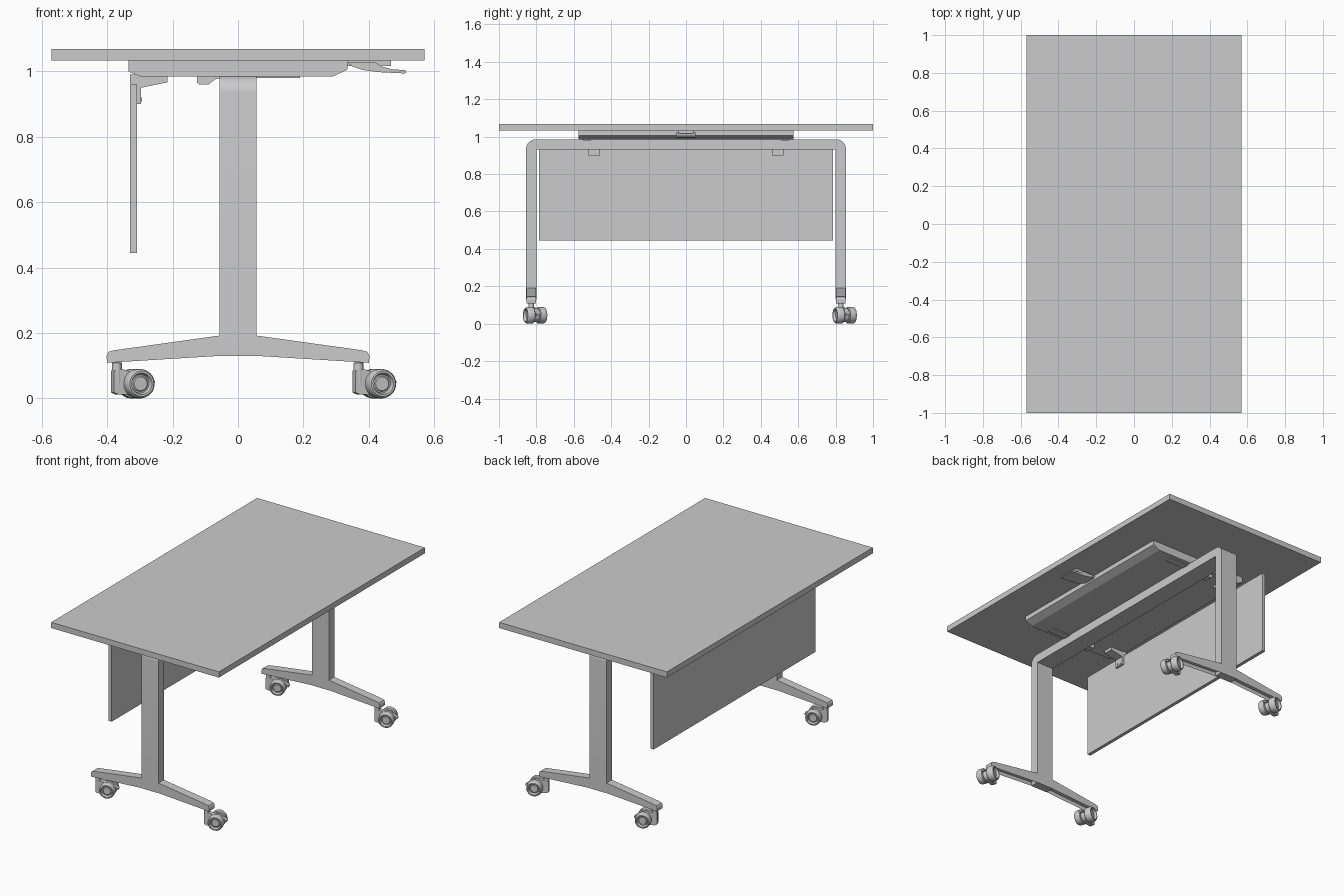
import bpy, bmesh, math
from mathutils import Matrix, Vector

if "Cube" in bpy.data.objects:
    bpy.data.objects.remove(bpy.data.objects["Cube"])


def finish(name, bm, mat=None, smooth=False, bevel=0):
    bmesh.ops.remove_doubles(bm, verts=bm.verts, dist=1e-5)
    bmesh.ops.recalc_face_normals(bm, faces=bm.faces)
    me = bpy.data.meshes.new(name)
    bm.to_mesh(me)
    bm.free()
    ob = bpy.data.objects.new(name, me)
    bpy.context.collection.objects.link(ob)
    if mat:
        ob.matrix_world = mat
    if bevel:
        mod = ob.modifiers.new("bevel", 'BEVEL')
        mod.width, mod.segments = bevel, 2
    if smooth:
        bpy.ops.object.select_all(action='DESELECT')
        ob.select_set(True)
        bpy.context.view_layer.objects.active = ob
        bpy.ops.object.shade_smooth_by_angle(angle=math.radians(35))
    return ob


def prism_bm(pts, axis, a, b):
    """Extrude a profile from a to b: axis y takes (x, z), x takes (y, z), z takes (x, y)."""
    put = {'y': lambda p: (p[0], a, p[1]), 'x': lambda p: (a, p[0], p[1]),
           'z': lambda p: (p[0], p[1], a)}[axis]
    step = {'y': (0, b - a, 0), 'x': (b - a, 0, 0), 'z': (0, 0, b - a)}[axis]
    bm = bmesh.new()
    f = bm.faces.new([bm.verts.new(put(p)) for p in pts])
    r = bmesh.ops.extrude_face_region(bm, geom=[f], use_keep_orig=True)
    bmesh.ops.translate(bm, vec=step, verts=[v for v in r['geom'] if isinstance(v, bmesh.types.BMVert)])
    return bm


def prism(name, pts, axis, a, b, **kw):
    return finish(name, prism_bm(pts, axis, a, b), **kw)


def box(name, x, y, z, **kw):
    return prism(name, [(x[0], z[0]), (x[1], z[0]), (x[1], z[1]), (x[0], z[1])], 'y', y[0], y[1], **kw)


def lathe(name, profile, mat, axis=(0, 1, 0), cen=(0, 0, 0), steps=32):
    """Spin a closed (radius, height) profile about the y or z axis."""
    bm = bmesh.new()
    vs = [bm.verts.new(Vector(cen) + Vector((r, h, 0) if axis[1] else (r, 0, h))) for r, h in profile]
    es = [bm.edges.new(p) for p in zip(vs, vs[1:])]
    bmesh.ops.spin(bm, geom=vs + es, cent=cen, axis=axis, angle=math.tau, steps=steps)
    return finish(name, bm, mat, smooth=True)


def arc(cx, cz, r, a0, a1, n=8):
    return [(cx + r * math.cos(math.radians(a0 + (a1 - a0) * i / n)),
             cz + r * math.sin(math.radians(a0 + (a1 - a0) * i / n))) for i in range(n + 1)]


# Table top and the chamfered support tray below it
box("table_top", (-0.57, 0.57), (-1, 1), (1.033, 1.068))
prism("support_tray", [(-0.335, 1.033), (-0.335, 0.999), (-0.298, 0.984), (0.29, 0.984),
                       (0.335, 1.005), (0.335, 1.033)], 'y', -0.575, 0.575)

# U-shaped leg frame with rounded outer corners
outer = [(0.855, 0.13)] + arc(0.805, 0.935, 0.05, 0, 90)
outer += [(-y, z) for y, z in reversed(outer)]
inner = [(-0.8, 0.13), (-0.8, 0.93), (0.8, 0.93), (0.8, 0.13)]
prism("leg_frame", outer + inner, 'x', -0.057, 0.057, smooth=True)

# Feet: tapering arms, hollow underneath
arm = [(0.057, 0.13), (0.4, 0.109), (0.402, 0.13), (0.396, 0.142), (0.38, 0.147), (0.057, 0.192)]
for sy, side in ((-1, "left"), (1, "right")):
    for sx, end in ((-1, "back"), (1, "front")):
        bm = prism_bm([(x * sx, z) for x, z in arm], 'y', sy * 0.8275 - 0.026, sy * 0.8275 + 0.026)
        bmesh.ops.recalc_face_normals(bm, faces=bm.faces)
        under = [f for f in bm.faces if f.normal.z < -0.9]
        bmesh.ops.inset_individual(bm, faces=under, thickness=0.008, depth=-0.02)
        finish(f"{side}_{end}_foot_arm", bm)

# Casters, all swivelled the same way
wheel = [(0, 0.044), (0.021, 0.044), (0.024, 0.041), (0.028, 0.041), (0.033, 0.055),
         (0.039, 0.055), (0.044, 0.048), (0.045, 0.04), (0.045, 0.017), (0.04, 0.013), (0, 0.013)]
stem = [(0, 0.04), (0.015, 0.04), (0.015, 0.108), (0.009, 0.112), (0.009, 0.136), (0, 0.136)]
hood = [(-0.014, 0.018), (-0.014, 0.085), (0.012, 0.09)] + arc(0.06, 0.045, 0.036, 110, -110, 10) + [(0.0, 0.012)]
for sy in (-1, 1):
    for x in (-0.37, 0.368):
        m = Matrix.Translation((x, sy * 0.8275, 0)) @ Matrix.Rotation(math.radians(20), 4, 'Z')
        lathe("caster_stem", stem, m, axis=(0, 0, 1), steps=20)
        prism("caster_body", hood, 'y', -0.014, 0.014, mat=m, smooth=True)
        for s in (-1, 1):
            lathe("caster_wheel", [(r, h * s) for r, h in wheel], m, cen=(0.061, 0, 0.045))
        prism("caster_brake", [(0.085, 0.055), (0.117, 0.044), (0.119, 0.053), (0.09, 0.068)],
              'y', -0.014, 0.014, mat=m)

# Modesty panel
box("modesty_panel", (-0.33, -0.309), (-0.785, 0.785), (0.445, 0.96))

for sy in (-1, 1):
    y = sy * 0.49
    # Panel bracket with screw tab
    prism("panel_bracket", [(-0.33, 0.99), (-0.33, 0.965), (-0.318, 0.945), (-0.215, 0.966), (-0.215, 0.99)],
          'y', y - 0.03, y + 0.03)
    box("panel_tab", (-0.31, -0.297), (y - 0.03, y + 0.03), (0.9, 0.95))
    for d in (-0.015, 0.015):
        box("panel_screw", (-0.299, -0.294), (y + d - 0.006, y + d + 0.006), (0.907, 0.919))
    # Tilt latch and hinge plate beside the crossbar
    prism("tilt_latch", [(-0.125, 0.99), (-0.125, 0.965), (-0.118, 0.959), (-0.09, 0.959), (-0.07, 0.975),
                         (-0.057, 0.978), (-0.057, 0.99)], 'y', sy * 0.53 - 0.025, sy * 0.53 + 0.025, smooth=True)
    box("hinge_plate", (0.05, 0.19), (sy * 0.53 - 0.022, sy * 0.53 + 0.022), (0.979, 0.99))

# Release handle: mounting block and curved paddle
box("handle_mount", (0.33, 0.468), (-0.04, 0.04), (1.016, 1.035))
prism("release_handle", [(0.335, 1.026), (0.35, 1.014), (0.38, 1.004), (0.43, 0.997), (0.51, 0.993), (0.515, 0.997),
                         (0.51, 1.003), (0.47, 1.006), (0.44, 1.014), (0.42, 1.026)],
      'y', -0.05, 0.05, smooth=True)
